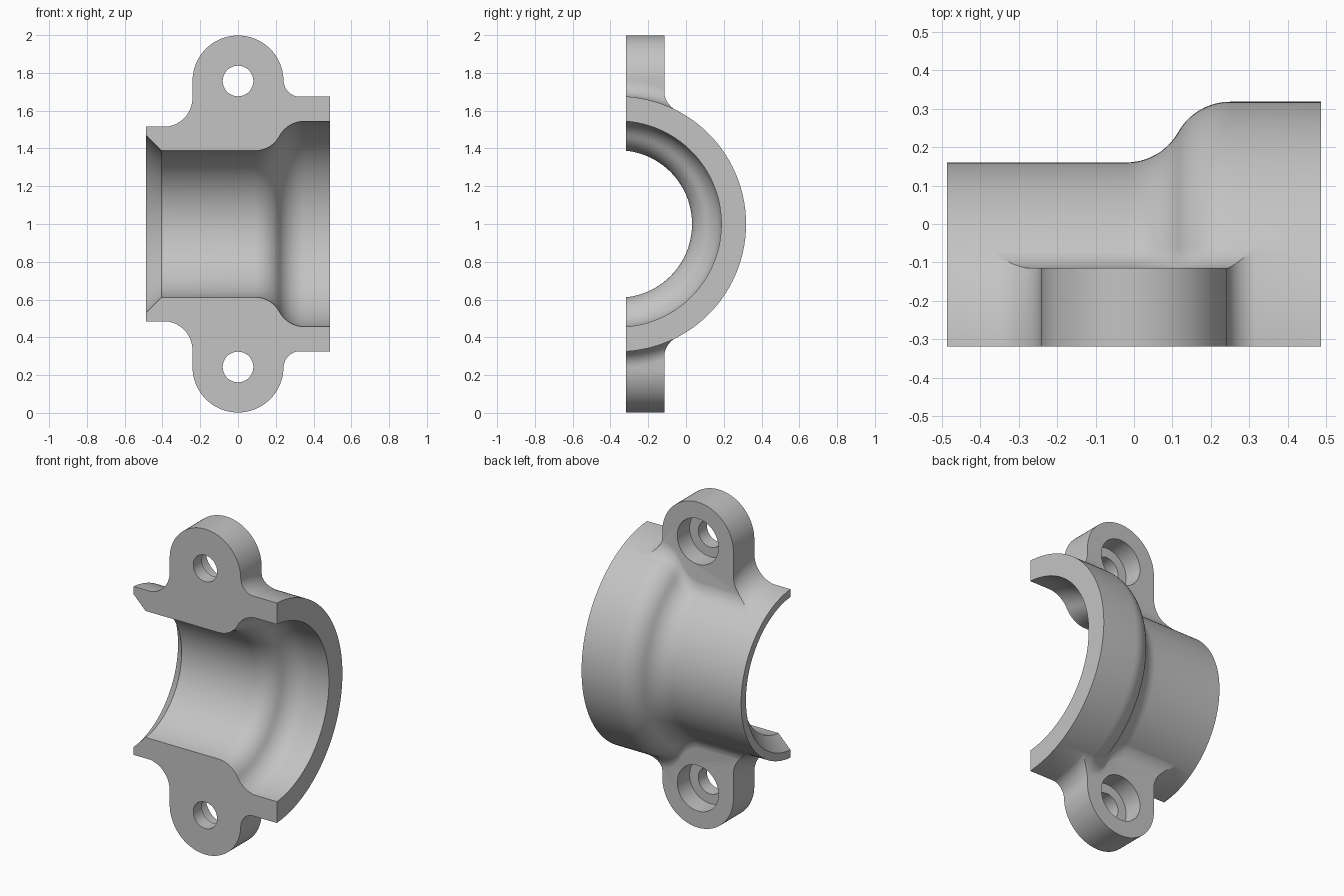
import bpy, bmesh, math

if "Cube" in bpy.data.objects:
    bpy.data.objects.remove(bpy.data.objects["Cube"])

AY, AZ = -0.358, 1.0        # pipe axis
FRONT, BACK = -0.318, -0.115  # lug front and back planes
LUG_Z, LUG_R = 1.757, 0.241
SEG = 160

grey = bpy.data.materials.new("light_grey")
grey.diffuse_color = (0.55, 0.55, 0.55, 1)
grey.use_nodes = True
grey.node_tree.nodes["Principled BSDF"].inputs["Base Color"].default_value = grey.diffuse_color


def finish(name, bm):
    bmesh.ops.recalc_face_normals(bm, faces=bm.faces)
    me = bpy.data.meshes.new(name)
    bm.to_mesh(me)
    bm.free()
    me.materials.append(grey)
    ob = bpy.data.objects.new(name, me)
    bpy.context.collection.objects.link(ob)
    return ob


def loft(name, rings):
    """Closed solid through a list of equal-length point rings."""
    bm = bmesh.new()
    vs = [[bm.verts.new(p) for p in ring] for ring in rings]
    n = len(vs[0])
    for a, b in zip(vs, vs[1:]):
        for i in range(n):
            bm.faces.new((a[i], a[(i + 1) % n], b[(i + 1) % n], b[i]))
    bm.faces.new(vs[0])
    bm.faces.new(vs[-1])
    return finish(name, bm)


def revolve(name, profile):
    """Solid of revolution about the pipe axis from (x, radius) pairs."""
    angs = [2 * math.pi * i / SEG for i in range(SEG)]
    return loft(name, [[(x, AY + r * math.cos(a), AZ + r * math.sin(a)) for a in angs]
                       for x, r in profile])


def boolean(target, tool, op):
    m = target.modifiers.new("cut", 'BOOLEAN')
    m.operation, m.solver, m.object = op, 'EXACT', tool
    bpy.context.view_layer.objects.active = target
    bpy.ops.object.modifier_apply(modifier=m.name)
    bpy.data.objects.remove(tool)


def s_curve(x0, x1, r0, r1, n=10):
    """Two equal tangent arcs joining radius r0 to r1."""
    dx, dr = x1 - x0, r1 - r0
    th = 2 * math.atan(dr / dx)
    rad = dx / (2 * math.sin(th))
    up = [(x0 + rad * math.sin(th * i / n), r0 + rad * (1 - math.cos(th * i / n)))
          for i in range(n + 1)]
    down = [(x0 + x1 - x, r0 + r1 - r) for x, r in reversed(up[:-1])]
    return up + down


OUTER = [(-0.486, 0.518)] + s_curve(-0.02, 0.25, 0.518, 0.676) + [(0.486, 0.676)]
INNER = ([(-0.6, 0.585), (-0.405, 0.39)] + s_curve(0.09, 0.35, 0.39, 0.545)
         + [(0.6, 0.545)])


def outer_radius(x):
    for (x0, r0), (x1, r1) in zip(OUTER, OUTER[1:]):
        if x <= x1:
            return r0 + (r1 - r0) * (x - x0) / (x1 - x0)
    return OUTER[-1][1]


def lug_ring(y, s):
    """Lug outline at depth y, its flared foot following the pipe."""
    d2 = (y - AY) ** 2
    pts = []
    fl, fr, n = 0.153, 0.09, 10
    zl = AZ + math.sqrt(0.518 ** 2 - d2) - 0.002
    zr = AZ + math.sqrt(0.676 ** 2 - d2) - 0.002
    pts.append((LUG_R + fr, AZ + 0.3))
    for i in range(n + 1):       # right foot
        a = math.pi / 2 * i / n
        pts.append((LUG_R + fr * (1 - math.sin(a)), zr + fr * (1 - math.cos(a))))
    for i in range(1, 40):       # rounded top
        a = math.pi * i / 40
        z = max(LUG_Z, zr + fr) if i == 0 else LUG_Z + LUG_R * math.sin(a)
        pts.append((LUG_R * math.cos(a), z))
    pts.append((-LUG_R, LUG_Z))
    for i in range(n + 1):       # left foot
        a = math.pi / 2 * i / n
        pts.append((-LUG_R - fl * (1 - math.cos(a)), zl + fl * (1 - math.sin(a))))
    pts.append((-LUG_R - fl, AZ + 0.3))
    return [(x, y, AZ + s * (z - AZ)) for x, z in pts]


def lug_solid(name, y0, y1, s, n=12):
    return loft(name, [lug_ring(y0 + (y1 - y0) * i / n, s) for i in range(n + 1)])


def fillet_solid(s, f=0.12):
    """Blend between the back of a lug and the pipe."""
    rings, steps, n = [], 56, 10
    yb = BACK - 0.001
    for k in range(steps + 1):
        x = -0.42 + 0.78 * k / steps
        r = outer_radius(x) - 0.001
        cy = yb + f - AY
        cz = math.sqrt((r + f) ** 2 - cy ** 2)
        end = math.atan2(-cz, -cy) + 2 * math.pi
        ring = [(yb - 0.02 - AY, cz)]
        for i in range(n + 1):
            a = math.pi + (end - math.pi) * i / n
            ring.append((cy + f * math.cos(a), cz + f * math.sin(a)))
        q = (r - 0.03) / (r + f)
        ring.append((cy * q, cz * q))
        w = yb - 0.02 - AY
        ring.append((w, math.sqrt(r * r - w * w) - 0.04))
        rings.append([(x, AY + y, AZ + s * z) for y, z in ring])
    return loft("fillet", rings)


def hole(r, y0, y1, s):
    z = AZ + s * (LUG_Z - AZ)
    angs = [2 * math.pi * i / 64 for i in range(64)]
    return loft("hole", [[(r * math.cos(a), y, z + r * math.sin(a)) for a in angs]
                         for y in (y0, y1)])


# Stepped pipe body
body = revolve("clamp_half", OUTER)

# Upper and lower bolt lugs with blended backs
for s in (1, -1):
    boolean(body, lug_solid("lug", FRONT - 0.03, BACK, s), 'UNION')
    blend = fillet_solid(s)
    boolean(blend, lug_solid("lug_limit", -0.2, 0.02, s), 'INTERSECT')
    boolean(body, blend, 'UNION')

# Stepped bore with chamfered mouth
boolean(body, revolve("bore", INNER), 'DIFFERENCE')

# Bolt holes with counterbores from the back
for s in (1, -1):
    boolean(body, hole(0.081, -0.6, 0.1, s), 'DIFFERENCE')
    boolean(body, hole(0.14, BACK - 0.12, 0.1, s), 'DIFFERENCE')

# Split plane at the front
box = loft("split", [[(-1, y, -1), (1, y, -1), (1, y, 3), (-1, y, 3)] for y in (-2, FRONT)])
boolean(body, box, 'DIFFERENCE')

bpy.ops.object.select_all(action='DESELECT')
body.select_set(True)
bpy.context.view_layer.objects.active = body
bpy.ops.object.shade_smooth_by_angle(angle=math.radians(25))
